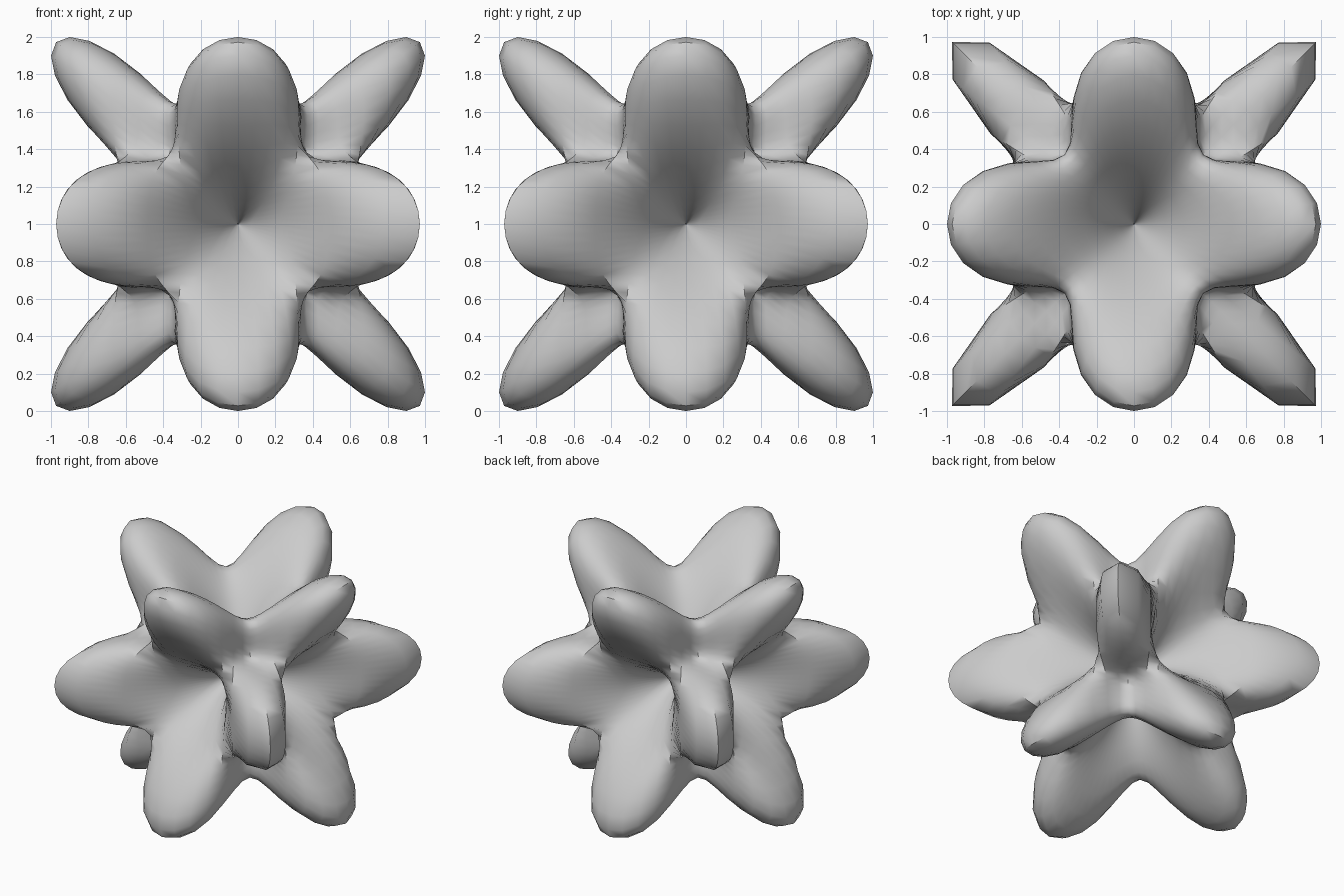
import bpy
import bmesh
import math

# Remove the default cube
cube = bpy.data.objects.get("Cube")
if cube:
    bpy.data.objects.remove(cube, do_unlink=True)

REACH = 1.375      # length of each lobe
VALLEY = 13.2      # depth of the three-way valleys between lobes


def lobe_radius(d):
    """Distance from the centre along unit direction d: twelve lobes, pinched on the axes."""
    x, y, z = d.x ** 2, d.y ** 2, d.z ** 2
    pairs = x * y + y * z + z * x
    return REACH * (4 * pairs * (1 - VALLEY * x * y * z)) ** 2


# Plain grey surface
grey = bpy.data.materials.new("plain_grey")
grey.use_nodes = True
colour = (0.6, 0.6, 0.6, 1)
grey.diffuse_color = colour
grey.node_tree.nodes["Principled BSDF"].inputs["Base Color"].default_value = colour

# Twelve-lobed star, shaped from a sphere
bm = bmesh.new()
bmesh.ops.create_uvsphere(bm, u_segments=56, v_segments=60, radius=1)
for v in bm.verts:
    direction = v.co.normalized()
    v.co = direction * lobe_radius(direction)
    v.co.z += 1
mesh = bpy.data.meshes.new("lobed_star")
bm.to_mesh(mesh)
bm.free()
mesh.materials.append(grey)

star = bpy.data.objects.new("lobed_star", mesh)
bpy.context.collection.objects.link(star)

# Smooth lobes with crisp creases
bpy.ops.object.select_all(action='DESELECT')
star.select_set(True)
bpy.context.view_layer.objects.active = star
bpy.ops.object.shade_smooth_by_angle(angle=math.radians(45))
